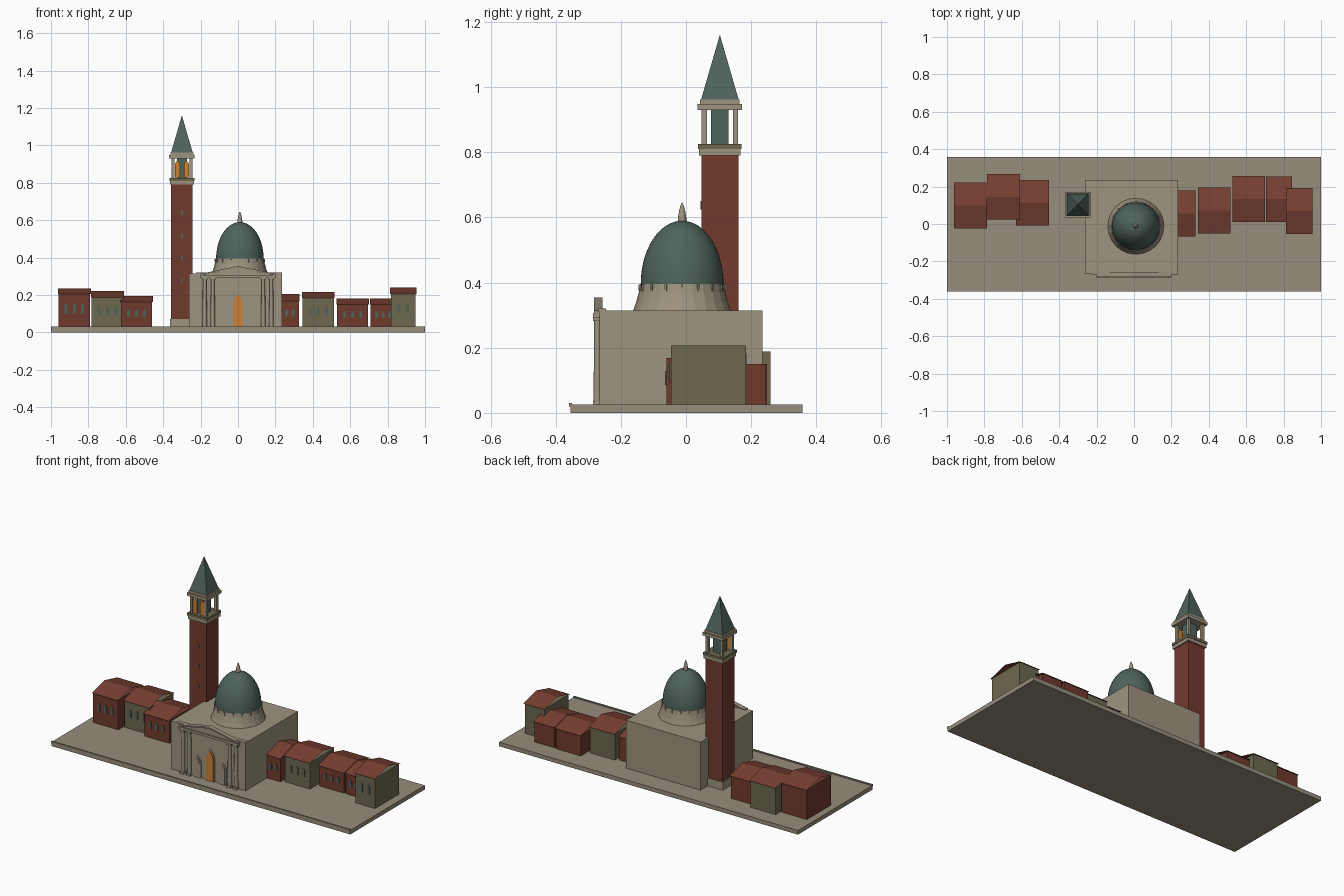
import bpy, bmesh, math
from mathutils import Matrix

cube = bpy.data.objects.get("Cube")
if cube:
    bpy.data.objects.remove(cube, do_unlink=True)


def material(name, r, g, b):
    m = bpy.data.materials.new(name)
    m.use_nodes = True
    m.diffuse_color = (r, g, b, 1)
    m.node_tree.nodes["Principled BSDF"].inputs["Base Color"].default_value = (r, g, b, 1)
    return m


STONE = material("pale stone", 0.34, 0.295, 0.215)
PAVING = material("paving stone", 0.31, 0.27, 0.2)
BRICK = material("red brick", 0.165, 0.042, 0.027)
TILE = material("roof tile", 0.185, 0.05, 0.032)
OLIVE = material("olive plaster", 0.155, 0.14, 0.08)
COPPER = material("green copper", 0.078, 0.125, 0.105)
AMBER = material("amber glow", 0.6, 0.22, 0.035)


def make(name, bm, mat):
    bmesh.ops.recalc_face_normals(bm, faces=bm.faces)
    mesh = bpy.data.meshes.new(name)
    bm.to_mesh(mesh)
    bm.free()
    mesh.materials.append(mat)
    ob = bpy.data.objects.new(name, mesh)
    bpy.context.collection.objects.link(ob)
    return ob


def box(name, x0, x1, y0, y1, z0, z1, mat):
    bm = bmesh.new()
    bmesh.ops.create_cube(bm, size=1)
    for v in bm.verts:
        v.co.x = x1 if v.co.x > 0 else x0
        v.co.y = y1 if v.co.y > 0 else y0
        v.co.z = z1 if v.co.z > 0 else z0
    return make(name, bm, mat)


def block(name, x, y, half, z0, z1, mat):
    return box(name, x - half, x + half, y - half, y + half, z0, z1, mat)


def plate(name, outline, y0, y1, mat):
    """Extrude an (x, z) outline from y0 to y1."""
    bm = bmesh.new()
    face = bm.faces.new([bm.verts.new((x, y0, z)) for x, z in outline])
    out = bmesh.ops.extrude_face_region(bm, geom=[face])
    for v in out["geom"]:
        if isinstance(v, bmesh.types.BMVert):
            v.co.y = y1
    return make(name, bm, mat)


def arch(name, x, z, width, height, y, depth, mat):
    """Pointed arch plate standing proud of the wall at y."""
    half = width / 2
    rise = width * 0.9
    spring = z + height - rise
    right = [(x + half * math.cos(t * math.pi / 8) ** 0.8, spring + rise * t / 4) for t in range(4)]
    left = [(2 * x - px, pz) for px, pz in reversed(right)]
    outline = [(x - half, z), (x + half, z)] + right + [(x, z + height)] + left
    return plate(name, outline, y - depth, y, mat)


def lathe(name, profile, x, y, sides, mat, smooth=False):
    bm = bmesh.new()
    verts = [bm.verts.new((r, 0, z)) for r, z in profile]
    edges = [bm.edges.new(pair) for pair in zip(verts, verts[1:])]
    bmesh.ops.spin(bm, geom=verts + edges, cent=(0, 0, 0), axis=(0, 0, 1),
                   angle=math.tau, steps=sides)
    bmesh.ops.remove_doubles(bm, verts=bm.verts, dist=0.0002)
    bmesh.ops.translate(bm, verts=bm.verts, vec=(x, y, 0))
    ob = make(name, bm, mat)
    if smooth:
        bpy.ops.object.select_all(action="DESELECT")
        ob.select_set(True)
        bpy.context.view_layer.objects.active = ob
        bpy.ops.object.shade_smooth_by_angle(angle=math.radians(40))
    return ob


# Ground slab and quay edge
GROUND = 0.025
box("ground_slab", -1, 1, -0.355, 0.358, 0, GROUND, PAVING)
box("quay_curb", -1, 1, -0.36, -0.35, 0.019, 0.031, PAVING)

# Church body
FRONT = -0.265
box("church_body", -0.262, 0.236, FRONT, 0.235, GROUND, 0.315, STONE)
box("church_front_parapet", -0.225, 0.236, FRONT - 0.005, FRONT + 0.02, 0.31, 0.32, STONE)

# Facade columns, entablature and pediment
for side in (-1, 1):
    for cx in (0.135, 0.178):
        x = side * cx
        lathe("facade_column", [(0.012, 0.035), (0.01, 0.285)], x, FRONT - 0.007, 12, STONE, True)
        block("column_base", x, FRONT - 0.007, 0.014, GROUND, 0.037, STONE)
        block("column_capital", x, FRONT - 0.007, 0.014, 0.282, 0.293, STONE)
box("entablature", -0.2, 0.2, FRONT - 0.02, FRONT, 0.292, 0.306, STONE)
plate("pediment", [(-0.19, 0.306), (0.19, 0.306), (0, 0.348)], FRONT - 0.01, FRONT + 0.008, STONE)
for side in (-1, 1):
    plate("raking_cornice", [(side * 0.2, 0.306), (side * 0.2, 0.314), (0, 0.355), (0, 0.346)],
          FRONT - 0.018, FRONT + 0.008, STONE)

# Main door and side niches
arch("main_door_frame", 0, GROUND, 0.062, 0.19, FRONT, 0.004, STONE)
arch("main_door", 0, GROUND, 0.046, 0.178, FRONT, 0.008, AMBER)
for x in (-0.085, 0.085):
    arch("niche_frame", x, GROUND, 0.052, 0.13, FRONT, 0.005, STONE)
    arch("niche_panel", x, GROUND, 0.036, 0.115, FRONT, 0.009, STONE)

# Drum, dome and finial
DX, DY = 0.01, -0.012
lathe("dome_drum", [(0.15, 0.315), (0.141, 0.34), (0.133, 0.37), (0.129, 0.395), (0.12, 0.398)],
      DX, DY, 24, STONE)
dome = [(0.127 * math.cos(a), 0.395 + 0.195 * math.sin(a))
        for a in (i * math.pi / 32 for i in range(17))]
lathe("dome", dome, DX, DY, 48, COPPER, True)
lathe("finial", [(0.013, 0.583), (0.013, 0.598), (0.009, 0.622), (0.003, 0.642), (0, 0.646)],
      DX, DY, 16, STONE, True)
for i in range(16):
    bracket = block("drum_bracket", 0, 0, 0.0035, 0.374, 0.394, STONE)
    bracket.data.transform(Matrix.Translation((DX, DY, 0))
                           @ Matrix.Rotation(math.tau * i / 16, 4, "Z")
                           @ Matrix.Translation((0.131, 0, 0)))

# Bell tower shaft
TX, TY = -0.3, 0.104
block("tower_plinth", TX, TY, 0.063, GROUND, 0.073, STONE)
block("tower_shaft", TX, TY, 0.057, 0.073, 0.79, BRICK)
for z in (0.265, 0.385, 0.505, 0.625):
    box("tower_slit", TX - 0.005, TX + 0.005, TY - 0.06, TY - 0.056, z, z + 0.025, COPPER)

# Belfry and spire
block("belfry_lower_cornice", TX, TY, 0.064, 0.79, 0.81, STONE)
block("belfry_floor", TX, TY, 0.067, 0.81, 0.826, OLIVE)
block("belfry_core", TX, TY, 0.027, 0.826, 0.93, COPPER)
for sx in (-1, 1):
    for sy in (-1, 1):
        block("belfry_pillar", TX + sx * 0.048, TY + sy * 0.048, 0.008, 0.826, 0.932, STONE)
    arch("belfry_arch", TX + sx * 0.024, 0.828, 0.027, 0.092, TY - 0.046, 0.006, AMBER)
block("belfry_upper_cornice", TX, TY, 0.068, 0.93, 0.948, STONE)
block("spire_base", TX, TY, 0.061, 0.948, 0.962, STONE)
bm = bmesh.new()
bmesh.ops.create_cone(bm, cap_ends=True, segments=4, radius1=0.058 * math.sqrt(2), radius2=0, depth=0.2,
                      matrix=Matrix.Translation((TX, TY, 1.061)) @ Matrix.Rotation(math.pi / 4, 4, "Z"))
make("spire", bm, COPPER)


# Houses: box walls under a thin, open-ended pitched roof
def house(x0, x1, y0, y1, eave, ridge, windows, mat):
    o = 0.004
    box("house_walls", x0 + o, x1 - o, y0 + 2 * o, y1 - 2 * o, GROUND, eave, mat)
    bm = bmesh.new()
    rows = [[bm.verts.new((x, y, z)) for x in (x0, x1)]
            for y, z in ((y0, eave), ((y0 + y1) / 2, ridge), (y1, eave))]
    for a, b in zip(rows, rows[1:]):
        bm.faces.new((a[0], a[1], b[1], b[0]))
    make("house_roof", bm, TILE)
    height = eave - GROUND
    for i in range(windows):
        x = x0 + (x1 - x0) * (i + 1) / (windows + 1)
        z = GROUND + height * 0.42
        arch("house_window", x, z, 0.016, height * 0.3, y0 + 2 * o, 0.005, COPPER)


for spec in (
    (-0.963, -0.786, -0.025, 0.222, 0.205, 0.235, 3, BRICK),
    (-0.786, -0.61, 0.023, 0.268, 0.188, 0.221, 3, OLIVE),
    (-0.63, -0.455, -0.008, 0.234, 0.163, 0.196, 3, BRICK),
    (0.19, 0.33, -0.068, 0.178, 0.168, 0.205, 3, BRICK),
    (0.342, 0.516, -0.052, 0.194, 0.184, 0.216, 3, OLIVE),
    (0.526, 0.7, 0.012, 0.257, 0.15, 0.182, 3, BRICK),
    (0.705, 0.846, 0.012, 0.253, 0.15, 0.182, 3, BRICK),
    (0.814, 0.954, -0.054, 0.192, 0.207, 0.24, 2, OLIVE),
):
    house(*spec)
